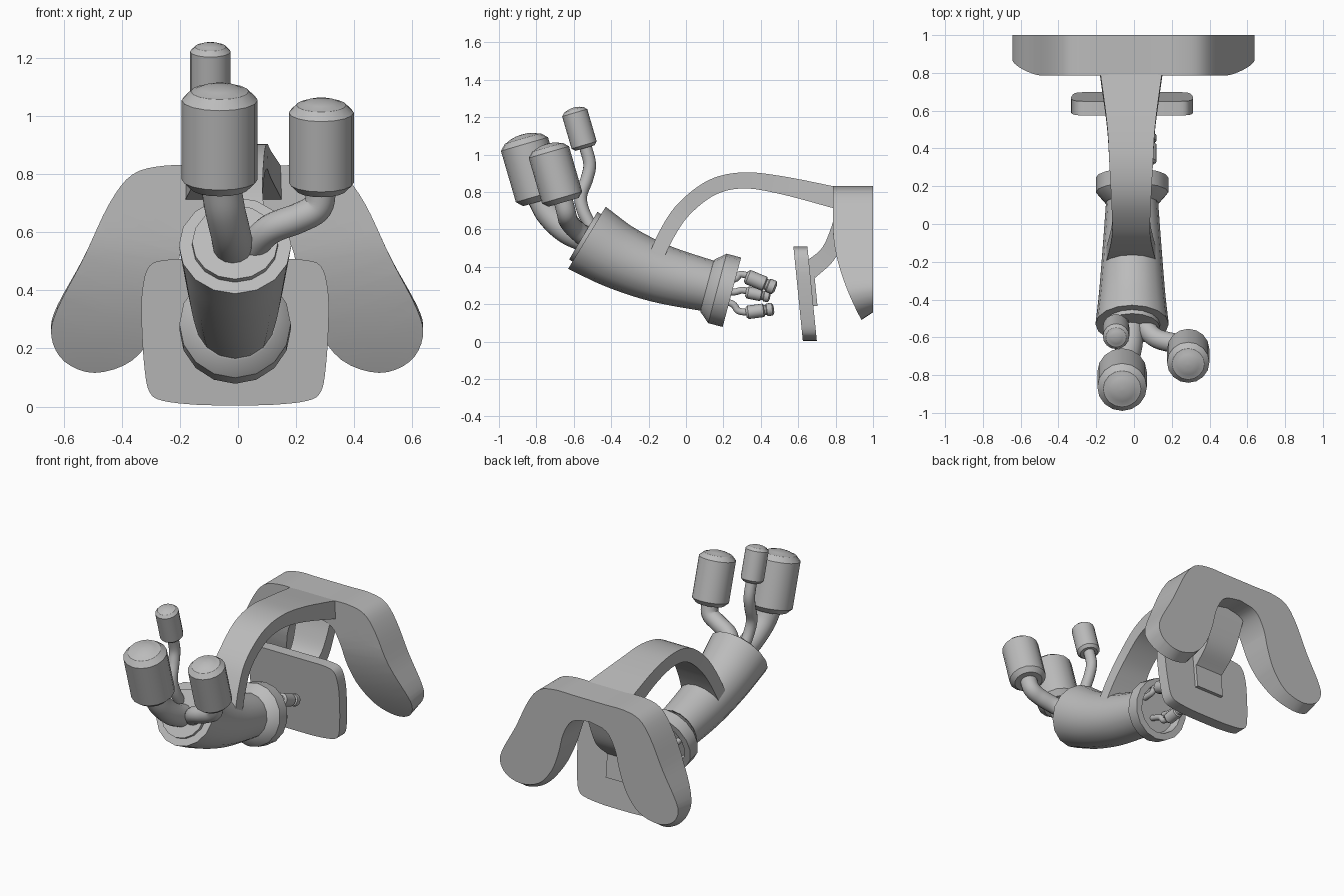
import bpy, bmesh, math
from mathutils import Vector

cube = bpy.data.objects.get("Cube")
if cube:
    bpy.data.objects.remove(cube, do_unlink=True)

grey = bpy.data.materials.new("plain_grey")
grey.use_nodes = True
grey.diffuse_color = (0.5, 0.5, 0.5, 1)
grey.node_tree.nodes["Principled BSDF"].inputs["Base Color"].default_value = (0.5, 0.5, 0.5, 1)

CIRCLE = [(math.cos(i * math.tau / 16), math.sin(i * math.tau / 16)) for i in range(16)]
SQUARE = [(1, 1), (-1, 1), (-1, -1), (1, -1)]


def finish(name, bm):
    bmesh.ops.remove_doubles(bm, verts=bm.verts, dist=0.0005)
    bmesh.ops.recalc_face_normals(bm, faces=bm.faces)
    mesh = bpy.data.meshes.new(name)
    bm.to_mesh(mesh)
    bm.free()
    mesh.materials.append(grey)
    obj = bpy.data.objects.new(name, mesh)
    bpy.context.collection.objects.link(obj)
    bpy.ops.object.select_all(action='DESELECT')
    obj.select_set(True)
    bpy.context.view_layer.objects.active = obj
    bpy.ops.object.shade_smooth_by_angle(angle=math.radians(35))
    return obj


def skin(name, rings):
    """Bridge a list of point rings and close both ends."""
    bm = bmesh.new()
    rows = [[bm.verts.new(p) for p in ring] for ring in rings]
    n = len(rows[0])
    for r, s in zip(rows, rows[1:]):
        for i in range(n):
            bm.faces.new((r[i], r[(i + 1) % n], s[(i + 1) % n], s[i]))
    bm.faces.new(rows[0])
    bm.faces.new(rows[-1])
    return finish(name, bm)


def spline(points, steps=6, closed=False):
    """Smooth curve through points of any dimension."""
    p = [Vector(q) for q in points]
    p = [p[-1]] + p + p[:2] if closed else [2 * p[0] - p[1]] + p + [2 * p[-1] - p[-2]]
    out = []
    for a, b, c, d in zip(p, p[1:], p[2:], p[3:]):
        for k in range(steps):
            t = k / steps
            out.append(0.5 * (2 * b + (c - a) * t + (2 * a - 5 * b + 4 * c - d) * t * t
                              + (3 * b - a - 3 * c + d) * t ** 3))
    return out if closed else out + [p[-2]]


def loft(name, points, section):
    """Sweep a section along (x, y, z, half width, half thickness)."""
    pts = spline(points)
    n, rings = Vector((1, 0, 0)), []
    for i, q in enumerate(pts):
        t = (pts[min(i + 1, len(pts) - 1)] - pts[max(i - 1, 0)]).to_3d().normalized()
        n = (n - t * n.dot(t)).normalized()
        b = t.cross(n)
        rings.append([q.to_3d() + n * u * q[3] + b * v * q[4] for u, v in section])
    return skin(name, rings)


def tube(name, path, radius):
    return loft(name, [(*p, radius, radius) for p in path], CIRCLE)


def lathe(name, base, axis, profile):
    """Turn (radius, height) pairs around an axis."""
    axis = Vector(axis).normalized()
    n = Vector((1, 0, 0))
    n = (n - axis * n.dot(axis)).normalized()
    b = axis.cross(n)
    return skin(name, [[Vector(base) + axis * h + (n * u + b * v) * r for u, v in CIRCLE]
                       for r, h in profile])


def canister(name, base, axis, r, length):
    """Chamfered cylinder with a domed cap."""
    c = r * 0.24
    top = length - c * 1.7
    lathe(name, base, axis, [(r - c, 0), (r, c), (r, top), (r - c, top + c),
                             (r * 0.68, top + c * 1.05), (r * 0.5, top + c * 1.4),
                             (r * 0.27, top + c * 1.62), (r * 0.04, length)])


def slab(name, outline, y0, y1, warp):
    """Extrude an x-z outline along y, slice it by height, then warp it."""
    bm = bmesh.new()
    front = bm.faces.new([bm.verts.new((x, y0, z)) for x, z in outline])
    ext = bmesh.ops.extrude_face_region(bm, geom=[front], use_keep_orig=True)
    for v in ext["geom"]:
        if isinstance(v, bmesh.types.BMVert):
            v.co.y = y1
    bmesh.ops.triangulate(bm, faces=[f for f in bm.faces if len(f.verts) > 4])
    for k in range(1, 9):
        bmesh.ops.bisect_plane(bm, geom=bm.verts[:] + bm.edges[:] + bm.faces[:],
                               plane_co=(0, 0, k * 0.075), plane_no=(0, 0, 1))
    for v in bm.verts:
        warp(v.co, v.co.y < (y0 + y1) / 2)
    return finish(name, bm)


def mirrored(half, centre):
    return [(centre + x, z) for x, z in half] + [(centre - x, z) for x, z in reversed(half) if x]


# Curved main body with its raised front disc
CX = -0.01
loft("main_body", [(CX, -0.53, 0.555, 0.194, 0.194), (CX, -0.36, 0.455, 0.175, 0.175),
                   (CX, -0.14, 0.365, 0.157, 0.157), (CX, 0.13, 0.295, 0.137, 0.137)], CIRCLE)
lathe("front_disc", (CX, -0.515, 0.546), (0, -0.86, 0.51), [(0.148, 0), (0.148, 0.04)])

# Flared rear collar with a recessed back
lathe("rear_collar", (CX, 0.11, 0.3), (0, 0.967, -0.257),
      [(0.13, 0), (0.145, 0.005), (0.192, 0.06), (0.192, 0.14), (0.15, 0.14), (0.14, 0.08)])

# Three front canisters on bent stems
UP = (0, -0.28, 0.96)
canister("large_canister", (-0.063, -0.775, 0.752), UP, 0.131, 0.37)
canister("medium_canister", (0.287, -0.655, 0.745), UP, 0.112, 0.325)
canister("small_canister", (-0.095, -0.54, 1.035), UP, 0.07, 0.225)
tube("large_stem", [(-0.015, -0.52, 0.54), (-0.025, -0.64, 0.595), (-0.045, -0.73, 0.68),
                    (-0.06, -0.78, 0.77)], 0.07)
tube("medium_stem", [(0.04, -0.52, 0.54), (0.11, -0.6, 0.61), (0.21, -0.63, 0.65),
                     (0.275, -0.64, 0.69), (0.287, -0.66, 0.77)], 0.052)
tube("small_stem", [(-0.06, -0.5, 0.6), (-0.07, -0.55, 0.7), (-0.08, -0.562, 0.78),
                    (-0.09, -0.53, 0.87), (-0.095, -0.515, 0.95), (-0.095, -0.54, 1.05)], 0.034)

# Three small rear nozzles on bent stems
for tag, x, path, tip, r in (
        ("upper", 0.08, [(0.17, 0.33), (0.26, 0.335), (0.29, 0.36), (0.34, 0.35)], (0.48, 0.285), 0.04),
        ("middle", -0.08, [(0.17, 0.28), (0.25, 0.265), (0.3, 0.275), (0.34, 0.265)], (0.45, 0.24), 0.033),
        ("lower", 0.0, [(0.17, 0.23), (0.25, 0.2), (0.28, 0.165), (0.34, 0.155)], (0.47, 0.175), 0.036)):
    tube(tag + "_rear_stem", [(x, y, z) for y, z in path], 0.018)
    base = Vector((x, *path[-1])) - Vector((0, 0.02, 0))
    axis = Vector((x, *tip)) - base
    long = axis.length
    lathe(tag + "_rear_nozzle", base, axis,
          [(r * 0.7, 0), (r, 0.012), (r, long * 0.62), (r * 0.75, long * 0.66), (r * 0.75, long * 0.72),
           (r * 0.95, long * 0.75), (r * 0.95, long * 0.94), (r * 0.5, long)])

# Arched strap from the body to the yoke
SX = -0.015
loft("arched_strap", [(SX, -0.17, 0.43, 0.135, 0.04), (SX, -0.1, 0.58, 0.115, 0.042),
                      (SX, -0.01, 0.71, 0.1, 0.043), (SX, 0.14, 0.825, 0.105, 0.043),
                      (SX, 0.31, 0.862, 0.115, 0.043), (SX, 0.52, 0.835, 0.128, 0.048),
                      (SX, 0.82, 0.765, 0.168, 0.058)], SQUARE)

# Wide yoke with two drooping lobes
arch = spline([(0.0, 0.83), (0.12, 0.83), (0.25, 0.83), (0.36, 0.80), (0.44, 0.70), (0.53, 0.51),
               (0.62, 0.335), (0.64, 0.24), (0.595, 0.155), (0.49, 0.116), (0.36, 0.16),
               (0.27, 0.28), (0.22, 0.42), (0.185, 0.56), (0.12, 0.66), (0.0, 0.69)], 4)


def yoke_warp(co, is_front):
    d = max(0, 0.6 - co.z) / 0.48
    if is_front:
        co.y += 0.15 * d ** 1.7
    else:
        co.z += 0.04 * d ** 2


slab("shoulder_yoke", mirrored([(max(0, x), z) for x, z in arch], -0.003), 0.786, 1.0, yoke_warp)

# Tilted rounded pad
edge = spline([(0, 0.508), (0.13, 0.508), (0.23, 0.506), (0.295, 0.485), (0.32, 0.4), (0.322, 0.28), (0.312, 0.13),
               (0.295, 0.05), (0.25, 0.02), (0.13, 0.006), (0, 0.004)], 4)


def pad_warp(co, is_front):
    co.y -= 0.1 * co.z


slab("back_pad", mirrored([(max(0, x), z) for x, z in edge], -0.01), 0.625, 0.7, pad_warp)

# Bracket joining yoke and pad, with its foot plate
loft("pad_bracket", [(SX, 0.85, 0.74, 0.125, 0.04), (SX, 0.815, 0.6, 0.115, 0.04),
                     (SX, 0.76, 0.47, 0.105, 0.045), (SX, 0.66, 0.38, 0.1, 0.05)], SQUARE)
slab("bracket_foot", [(-0.115, 0.19), (0.085, 0.19), (0.085, 0.4), (-0.115, 0.4)], 0.66, 0.722,
     pad_warp)
